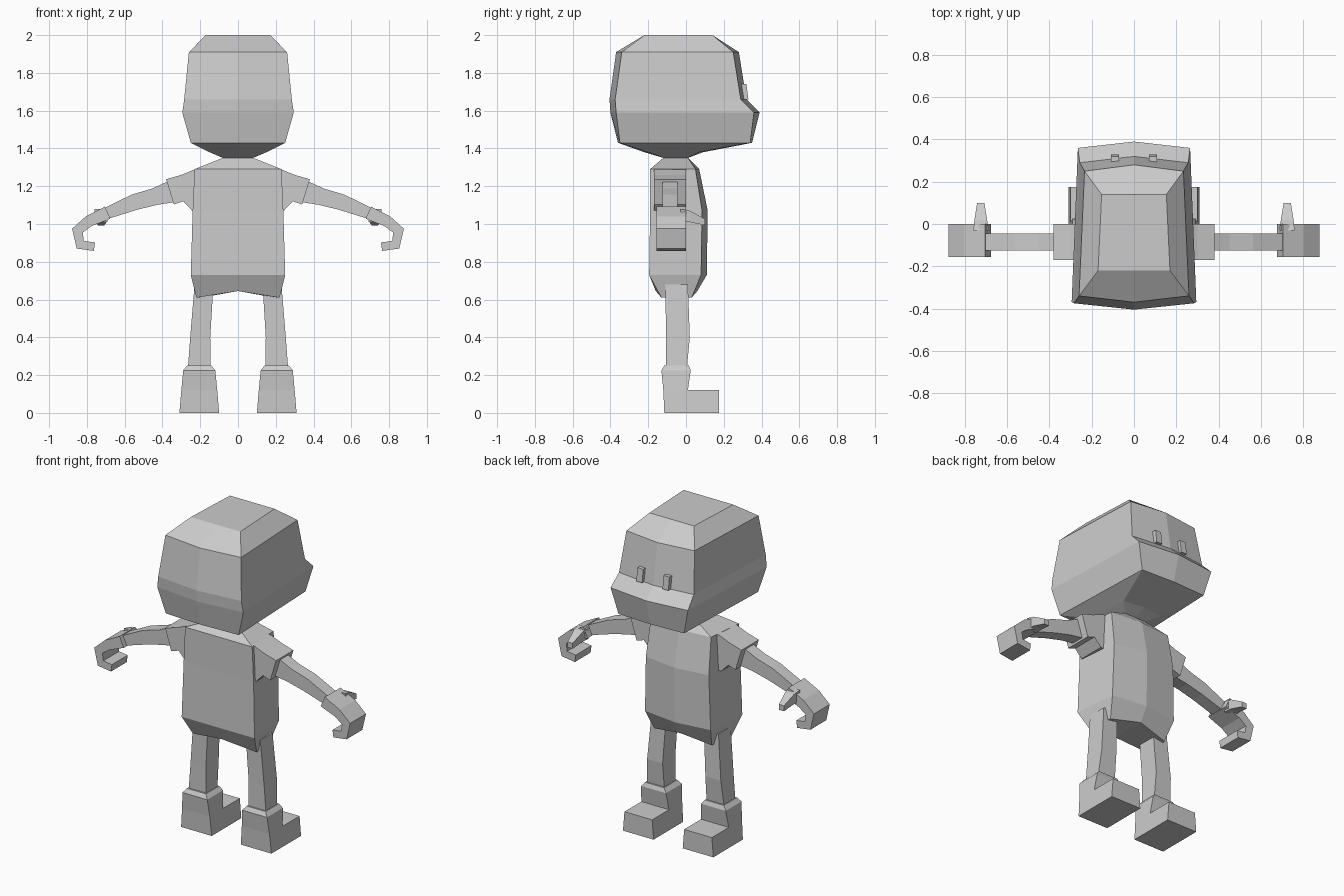
import bpy, bmesh
from mathutils import Vector

cube = bpy.data.objects.get("Cube")
if cube:
    bpy.data.objects.remove(cube, do_unlink=True)

grey = bpy.data.materials.new("plain grey")
grey.use_nodes = True
grey.diffuse_color = (0.6, 0.6, 0.6, 1)
shader = grey.node_tree.nodes["Principled BSDF"]
shader.inputs["Base Color"].default_value = grey.diffuse_color


def loft(name, rings, paired=False):
    """Skin a stack of equal rings and cap the ends; paired parts are mirrored in x."""
    bm = bmesh.new()
    rows = [[bm.verts.new(point) for point in ring] for ring in rings]
    for upper, lower in zip(rows, rows[1:]):
        for i in range(len(upper)):
            bm.faces.new((upper[i - 1], upper[i], lower[i], lower[i - 1]))
    for row in (rows[0], rows[-1]):
        cap = bm.faces.new(row)
        if len(row) == 6:  # fold the cap along the centre line
            bmesh.utils.face_split(cap, row[1], row[4])
    bmesh.ops.recalc_face_normals(bm, faces=bm.faces)
    mesh = bpy.data.meshes.new(name)
    bm.to_mesh(mesh)
    bm.free()
    mesh.materials.append(grey)
    part = bpy.data.objects.new(name, mesh)
    bpy.context.collection.objects.link(part)
    if paired:
        part.modifiers.new("Mirror", 'MIRROR')


def ridged(z, half, front, back, ridge=.03, hump=.03, lift=0):
    """Level six-sided ring, narrower in front, ridged on the centre line."""
    narrow = half * .9
    return [(narrow, front, z), (0, front + ridge, z + lift), (-narrow, front, z),
            (-half, back, z), (0, back - hump, z + lift), (half, back, z)]


def slab(z, centre, half, back, front):
    """Level rectangle around a given x."""
    left, right = centre - half, centre + half
    return [(left, back, z), (right, back, z), (right, front, z), (left, front, z)]


def bent_bar(name, path, back, front):
    """Paired bar along (x, z, thickness) stations, each cut square to the path."""
    rings = []
    for i, (x, z, thick) in enumerate(path):
        before, after = path[max(i - 1, 0)], path[min(i + 1, len(path) - 1)]
        along = Vector((after[0] - before[0], after[1] - before[1])).normalized()
        dx, dz = -along.y * thick / 2, along.x * thick / 2
        rings.append([(x + dx, back, z + dz), (x + dx, front, z + dz),
                      (x - dx, front, z - dz), (x - dx, back, z - dz)])
    loft(name, rings, paired=True)


# Head: flat crown, stepped muzzle and a shallow underside
loft("head", [
    ridged(z=2, half=.17, front=.14, back=-.22, ridge=0, hump=0),
    ridged(z=1.91, half=.26, front=.25, back=-.34),
    ridged(z=1.66, half=.285, front=.29, back=-.375),
    ridged(z=1.59, half=.295, front=.36, back=-.37),
    ridged(z=1.43, half=.25, front=.34, back=-.35, ridge=.01, hump=.01),
    ridged(z=1.38, half=.15, front=.07, back=-.2, ridge=.02, hump=.02),
    ridged(z=1.35, half=.08, front=.01, back=-.12, ridge=0, hump=0),
])

# Eyes: small upright blocks on the face
loft("eyes", [
    slab(z=1.66, centre=.09, half=.02, back=.28, front=.33),
    slab(z=1.74, centre=.09, half=.02, back=.28, front=.32),
], paired=True)

# Torso: flat back, ridged belly, arched crotch
loft("torso", [
    ridged(z=1.35, half=.08, front=.01, back=-.12, ridge=0, hump=0),
    ridged(z=1.29, half=.23, front=.05, back=-.19, ridge=.02, hump=0),
    ridged(z=1.07, half=.24, front=.085, back=-.19, hump=0),
    ridged(z=.73, half=.25, front=.08, back=-.195, hump=0),
    ridged(z=.61, half=.22, front=.03, back=-.13, hump=.03, lift=.035),
])

# Arms: wide sleeves, thin forearms and hooked mitten hands
bent_bar("sleeves", [(.15, 1.18, .22), (.235, 1.18, .22),
                     (.295, 1.19, .14), (.36, 1.17, .14)], back=-.17, front=0)
bent_bar("forearms", [(.34, 1.175, .12), (.44, 1.145, .09),
                      (.55, 1.115, .085), (.7, 1.055, .06)], back=-.125, front=-.045)
bent_bar("hands", [(.69, 1.06, .07), (.79, 1.015, .06), (.85, .965, .06),
                   (.835, .89, .055), (.76, .88, .045)], back=-.155, front=0)

# Thumbs: tapered pegs pointing ahead of the hands
thumb_rings = []
for y, z, half in ((-.03, 1.045, .035), (.02, 1.04, .03), (.1, 1.01, .017)):
    thumb_rings.append([(.725 + sx * half, y, z + sz * half)
                        for sx, sz in ((-1, -1), (1, -1), (1, 1), (-1, 1))])
loft("thumbs", thumb_rings, paired=True)

# Legs: slightly bowed outwards
loft("legs", [
    slab(z=.68, centre=.18, half=.05, back=-.11, front=.01),
    slab(z=.4, centre=.2, half=.053, back=-.105, front=.02),
    slab(z=.24, centre=.205, half=.06, back=-.105, front=.005),
], paired=True)

# Boots: bevelled cuff over a flaring ankle, with a square toe block
loft("boots", [
    slab(z=.25, centre=.205, half=.065, back=-.115, front=.015),
    slab(z=.225, centre=.205, half=.085, back=-.13, front=.025),
    slab(z=.12, centre=.205, half=.095, back=-.12, front=.01),
    slab(z=0, centre=.205, half=.105, back=-.115, front=.01),
], paired=True)
loft("boot_toes", [
    slab(z=.12, centre=.205, half=.095, back=0, front=.175),
    slab(z=0, centre=.205, half=.105, back=0, front=.175),
], paired=True)
